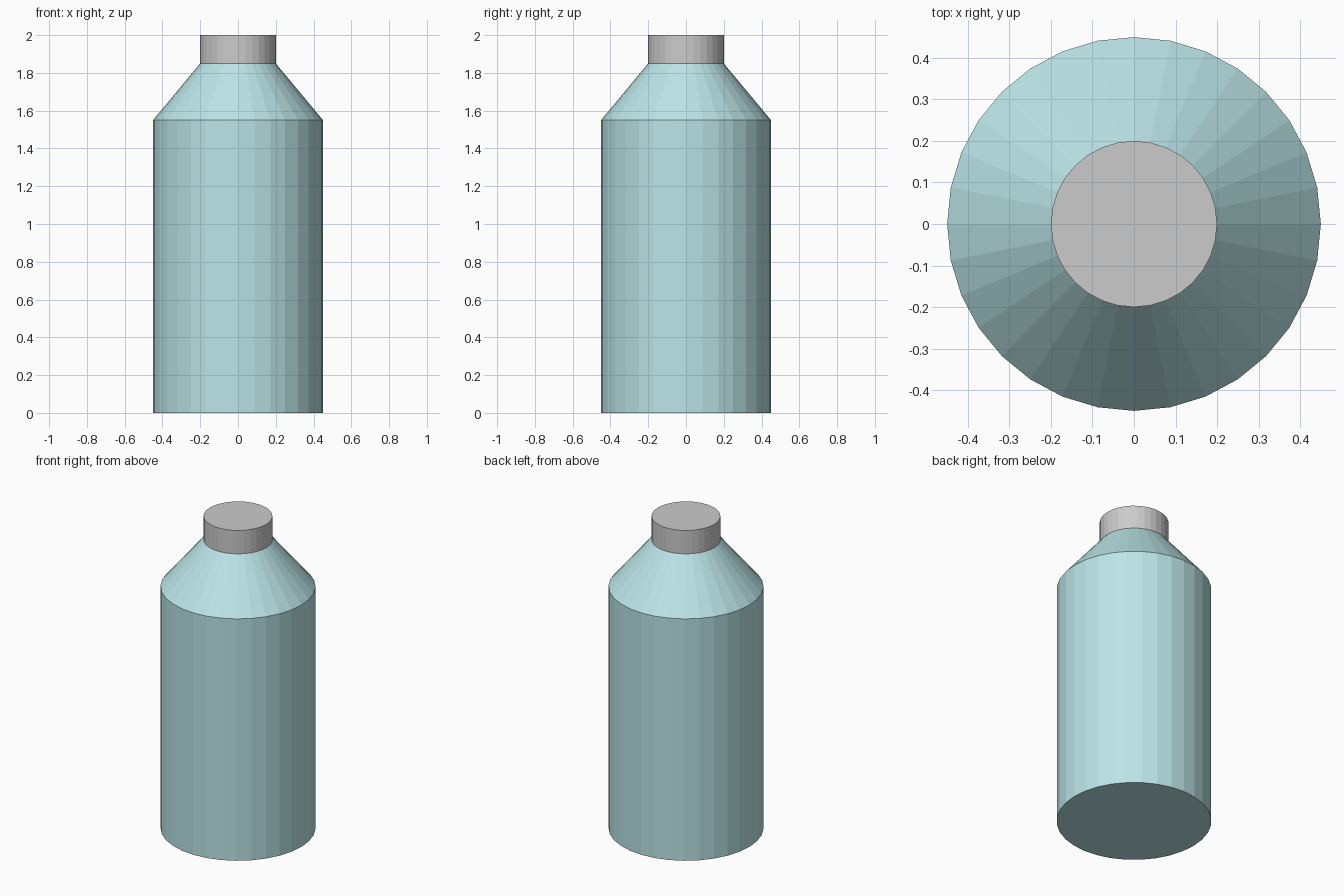
import bpy, bmesh
from math import cos, sin, tau

if "Cube" in bpy.data.objects:
    bpy.data.objects.remove(bpy.data.objects["Cube"])

SIDES = 32


def lathe(name, profile, material=None):
    """Closed flat-shaded solid turned around z from (radius, z) points."""
    bm = bmesh.new()
    rings = [[bm.verts.new((r * cos(tau * i / SIDES), r * sin(tau * i / SIDES), z))
              for i in range(SIDES)] for r, z in profile]
    for low, high in zip(rings, rings[1:]):
        for i in range(SIDES):
            j = (i + 1) % SIDES
            bm.faces.new((low[i], low[j], high[j], high[i]))
    bm.faces.new(rings[0][::-1])
    bm.faces.new(rings[-1])
    mesh = bpy.data.meshes.new(name)
    bm.to_mesh(mesh)
    bm.free()
    if material:
        mesh.materials.append(material)
    obj = bpy.data.objects.new(name, mesh)
    bpy.context.collection.objects.link(obj)
    return obj


teal = bpy.data.materials.new("teal")
teal.diffuse_color = (0.5, 0.78, 0.8, 1)
teal.use_nodes = True
teal.node_tree.nodes["Principled BSDF"].inputs["Base Color"].default_value = teal.diffuse_color

# Bottle body with sloping shoulder
lathe("bottle_body", [(0.45, 0), (0.45, 1.55), (0.2, 1.85)], teal)

# Cap on the neck
lathe("cap", [(0.2, 1.85), (0.2, 2.0)])
